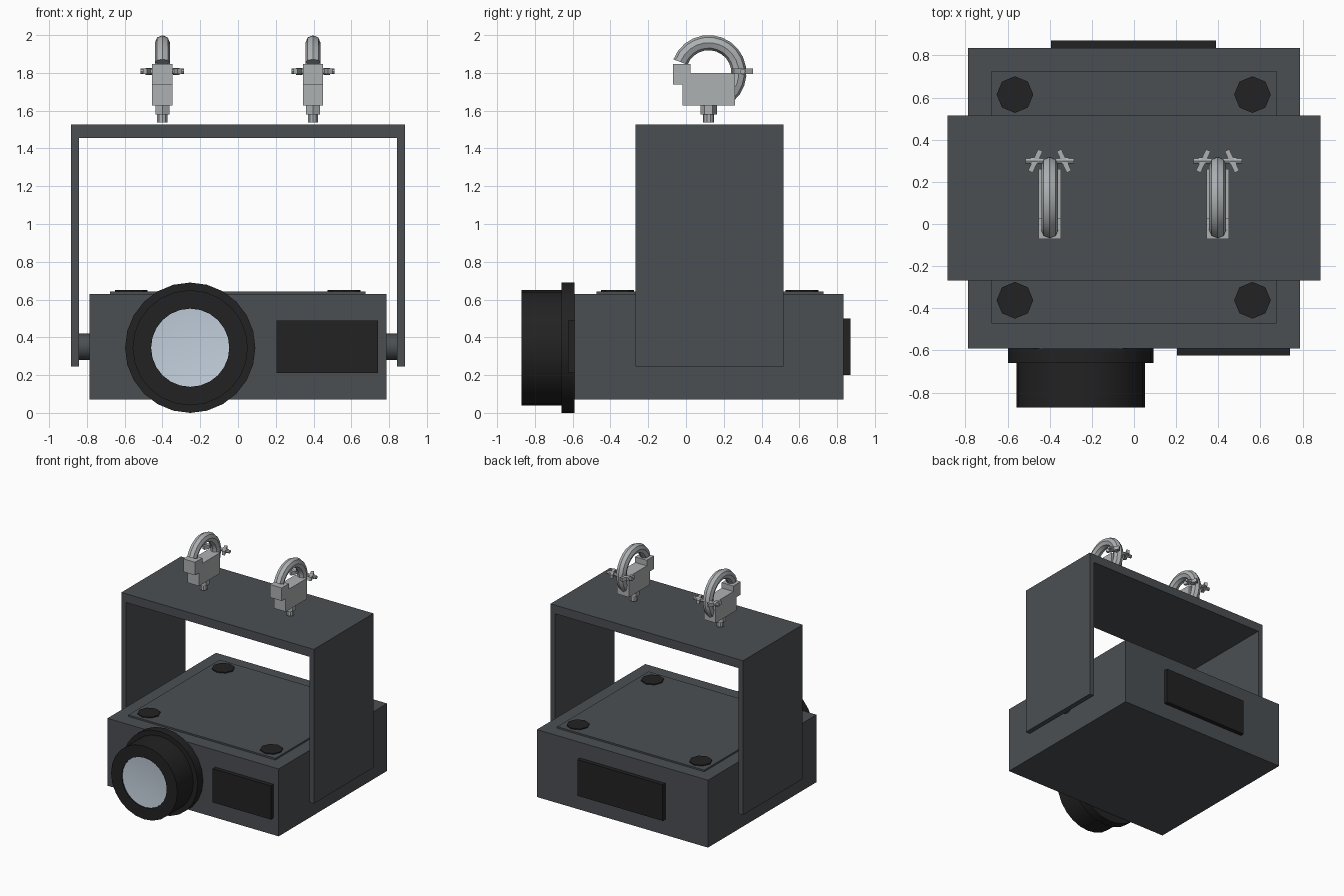
import bpy, bmesh, math
from mathutils import Matrix, Vector

if "Cube" in bpy.data.objects:
    bpy.data.objects.remove(bpy.data.objects["Cube"])


def material(name, rgb):
    m = bpy.data.materials.new(name)
    m.diffuse_color = (*rgb, 1)
    m.use_nodes = True
    m.node_tree.nodes["Principled BSDF"].inputs["Base Color"].default_value = m.diffuse_color
    return m


CASE = material("dark_grey", (0.07, 0.078, 0.086))
BLACK = material("black", (0.016, 0.016, 0.017))
METAL = material("metal", (0.42, 0.44, 0.45))
GLASS = material("glass", (0.55, 0.63, 0.72))


def finish(name, bm, mat, smooth=None):
    bmesh.ops.recalc_face_normals(bm, faces=bm.faces)
    me = bpy.data.meshes.new(name)
    bm.to_mesh(me)
    bm.free()
    me.materials.append(mat)
    ob = bpy.data.objects.new(name, me)
    bpy.context.collection.objects.link(ob)
    if smooth:
        bpy.ops.object.select_all(action='DESELECT')
        ob.select_set(True)
        bpy.context.view_layer.objects.active = ob
        bpy.ops.object.shade_smooth_by_angle(angle=math.radians(smooth))
    return ob


def box(name, lo, hi, mat, turn=0):
    lo, hi = Vector(lo), Vector(hi)
    bm = bmesh.new()
    bmesh.ops.create_cube(bm, size=1)
    bmesh.ops.transform(bm, verts=bm.verts, matrix=Matrix.Translation((lo + hi) / 2)
                        @ Matrix.Rotation(turn, 4, 'Z') @ Matrix.Diagonal((*(hi - lo), 1)))
    return finish(name, bm, mat)


def rod(name, a, b, r, sides, mat, smooth=None):
    a, b = Vector(a), Vector(b)
    bm = bmesh.new()
    bmesh.ops.create_cone(bm, cap_ends=True, segments=sides, radius1=r, radius2=r, depth=(b - a).length)
    rot = (b - a).to_track_quat('Z', 'Y').to_matrix().to_4x4()
    bmesh.ops.transform(bm, verts=bm.verts, matrix=Matrix.Translation((a + b) / 2) @ rot)
    return finish(name, bm, mat, smooth)


def prism(name, points, axis, lo, hi, mat):
    """Extrude a 2D outline along x (points are y,z) or y (points are x,z)."""
    bm = bmesh.new()
    place = (lambda u, v: (lo, u, v)) if axis == 'X' else (lambda u, v: (u, lo, v))
    face = bm.faces.new([bm.verts.new(place(*p)) for p in points])
    ext = bmesh.ops.extrude_face_region(bm, geom=[face])
    vec = (hi - lo, 0, 0) if axis == 'X' else (0, hi - lo, 0)
    bmesh.ops.translate(bm, vec=vec, verts=[v for v in ext['geom'] if isinstance(v, bmesh.types.BMVert)])
    return finish(name, bm, mat)


def lathe(name, profile, cx, cz, sides, mat, smooth):
    """Revolve (radius, y) points about an axis parallel to y."""
    bm = bmesh.new()
    vs = [bm.verts.new((cx + r, y, cz)) for r, y in profile]
    edges = [bm.edges.new(p) for p in zip(vs, vs[1:])]
    bmesh.ops.spin(bm, geom=vs + edges, cent=(cx, 0, cz), axis=(0, 1, 0),
                   angle=math.tau, steps=sides, use_duplicate=False)
    bmesh.ops.remove_doubles(bm, verts=bm.verts, dist=1e-4)
    return finish(name, bm, mat, smooth)


# Housing with front and rear panels
box("housing", (-0.787, -0.59, 0.07), (0.787, 0.835, 0.63), CASE)
box("front_panel", (0.205, -0.625, 0.21), (0.74, -0.585, 0.49), BLACK)
box("rear_panel", (-0.395, 0.83, 0.2), (0.39, 0.87, 0.5), BLACK)

# Lid and its four feet
box("lid", (-0.677, -0.473, 0.62), (0.675, 0.727, 0.643), CASE)
for x in (-0.565, 0.562):
    for y in (-0.362, 0.614):
        rod("lid_foot", (x, y, 0.63), (x, y, 0.651), 0.087, 8, BLACK)

# Lens barrel with flange, and the glass
LX, LZ = -0.253, 0.345
lathe("lens_barrel", [(0, -0.59), (0.345, -0.59), (0.345, -0.66), (0.305, -0.66), (0.305, -0.87),
                      (0.207, -0.87), (0.207, -0.845)], LX, LZ, 24, BLACK, 30)
lathe("lens_glass", [(0.207, -0.862), (0, -0.845)], LX, LZ, 24, GLASS, 30)

# Yoke and pivots
prism("yoke", [(-0.885, 0.245), (-0.885, 1.527), (0.885, 1.527), (0.885, 0.245), (0.843, 0.245),
               (0.843, 1.455), (-0.843, 1.455), (-0.843, 0.245)], 'Y', -0.268, 0.515, CASE)
for s in (-1, 1):
    rod("yoke_pivot", (s * 0.78, 0.123, 0.35), (s * 0.85, 0.123, 0.35), 0.07, 16, CASE, 30)

# Hook clamps
CY, CZ = 0.12, 1.8
for x in (-0.4, 0.397):
    rod("clamp_stem", (x, CY, 1.538), (x, CY, 1.6), 0.029, 10, METAL)
    rod("clamp_nut", (x, CY, 1.58), (x, CY, 1.63), 0.043, 6, METAL)
    prism("clamp_block", [(-0.018, 1.628), (0.26, 1.628), (0.26, 1.8), (0.025, 1.8), (0.025, 1.846),
                          (-0.07, 1.846), (-0.07, 1.738), (-0.018, 1.738)], 'X', x - 0.054, x + 0.054, METAL)

    # Curved hook: an octagonal section swept over the top
    bm = bmesh.new()
    rings = []
    for i in range(15):
        a = math.radians(159 - i * 209 / 14)
        ring = []
        for k in range(8):
            t = math.tau * k / 8
            r = 0.16 + 0.04 * math.cos(t)
            ring.append(bm.verts.new((x + 0.04 * math.sin(t), CY + r * math.cos(a), CZ + r * math.sin(a))))
        rings.append(ring)
    for p, q in zip(rings, rings[1:]):
        for k in range(8):
            bm.faces.new((p[k], p[k - 1], q[k - 1], q[k]))
    bm.faces.new(rings[0])
    bm.faces.new(rings[-1])
    finish("clamp_hook", bm, METAL, 30)

    # Cross bolt, its end nuts and the splayed wings
    rod("clamp_bolt", (x - 0.115, 0.3, 1.808), (x + 0.115, 0.3, 1.808), 0.014, 8, METAL)
    for s in (-1, 1):
        rod("bolt_end", (x + s * 0.055, 0.3, 1.808), (x + s * 0.09, 0.3, 1.808), 0.019, 6, METAL)
        box("bolt_wing", (x + s * 0.068 - 0.012, 0.243, 1.793), (x + s * 0.068 + 0.012, 0.355, 1.823),
            METAL, s * math.radians(25))
